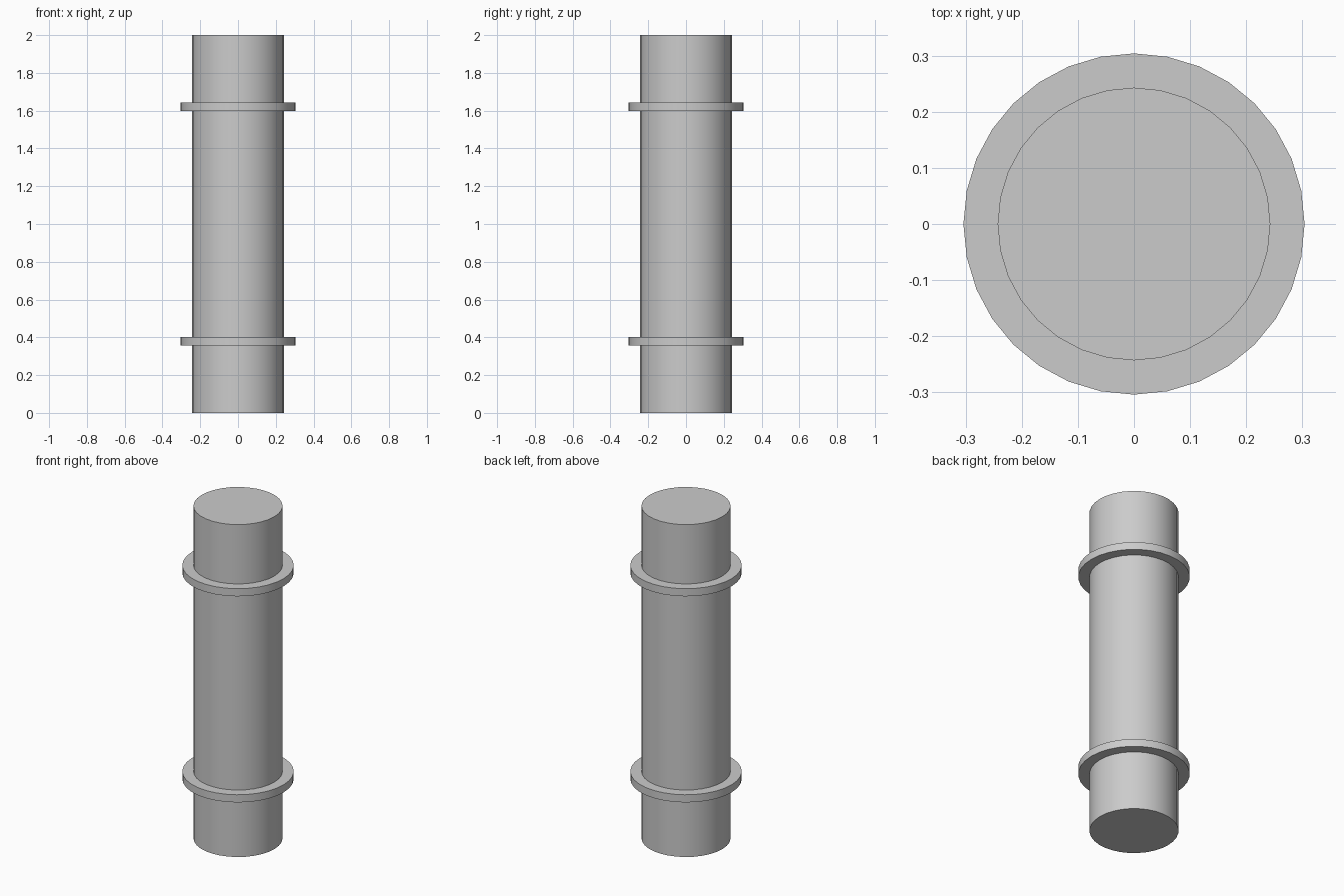
import bpy
import math

if "Cube" in bpy.data.objects:
    bpy.data.objects.remove(bpy.data.objects["Cube"])


def cylinder(name, radius, z_low, z_high):
    bpy.ops.mesh.primitive_cylinder_add(
        vertices=32, radius=radius, depth=z_high - z_low,
        location=(0, 0, (z_low + z_high) / 2))
    obj = bpy.context.object
    obj.name = name
    bpy.ops.object.shade_smooth_by_angle(angle=math.radians(30))
    return obj


# Main shaft
cylinder("shaft", 0.243, 0.0, 2.0)

# Two collars, mirrored about the middle of the shaft
low, high = 0.357, 0.403
cylinder("lower_collar", 0.304, low, high)
cylinder("upper_collar", 0.304, 2 - high, 2 - low)
